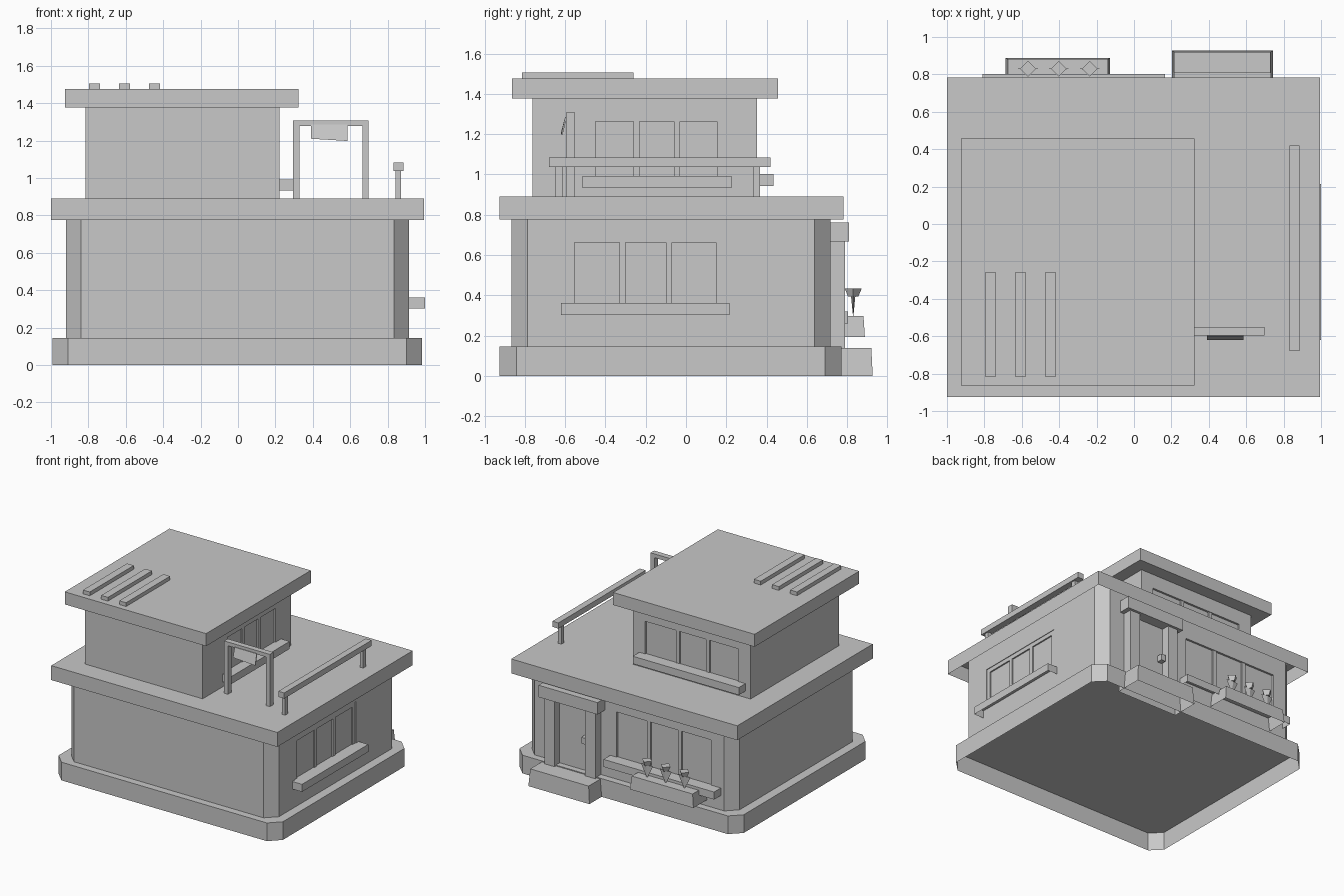
import bpy, bmesh
from mathutils import Matrix

cube = bpy.data.objects.get("Cube")
if cube:
    bpy.data.objects.remove(cube, do_unlink=True)

GREY = (0.58, 0.58, 0.58, 1)
grey = bpy.data.materials.new("plain_grey")
grey.use_nodes = True
grey.diffuse_color = GREY
grey.node_tree.nodes["Principled BSDF"].inputs["Base Color"].default_value = GREY


def finish(name, bm):
    mesh = bpy.data.meshes.new(name)
    bm.to_mesh(mesh)
    bm.free()
    mesh.materials.append(grey)
    ob = bpy.data.objects.new(name, mesh)
    bpy.context.collection.objects.link(ob)
    return ob


def box(name, x, y, z, chamfer=0, edit=None, hollow=False):
    """Box from (min, max) ranges: chamfered uprights, moved corners, open base."""
    bm = bmesh.new()
    bmesh.ops.create_cube(bm, size=1)
    for v in bm.verts:
        v.co = [r[0] if c < 0 else r[1] for c, r in zip(v.co, (x, y, z))]
    if chamfer:
        upright = [e for e in bm.edges
                   if abs(e.verts[0].co.z - e.verts[1].co.z) > 0.01]
        bmesh.ops.bevel(bm, geom=upright, offset=chamfer, segments=1, affect='EDGES')
    if edit:
        for v in bm.verts:
            edit(v.co)
    bm.normal_update()
    if hollow:
        base = [f for f in bm.faces if f.normal.z < -0.9]
        bmesh.ops.delete(bm, geom=base, context='FACES_ONLY')
    return finish(name, bm)


def wall_box(name, axis, plane, along, depth, z, hollow=False):
    """Box placed against a wall that faces +x or +y."""
    out = (plane + depth[0], plane + depth[1])
    x, y = (out, along) if axis == 'x' else (along, out)
    return box(name, x, y, z, hollow=hollow)


def cut(target, cutter):
    mod = target.modifiers.new("opening", 'BOOLEAN')
    mod.operation, mod.solver, mod.object = 'DIFFERENCE', 'EXACT', cutter
    cutter.hide_render = True
    bpy.context.view_layer.update()
    deps = bpy.context.evaluated_depsgraph_get()
    mesh = bpy.data.meshes.new_from_object(target.evaluated_get(deps))
    target.modifiers.clear()
    target.data = mesh
    bpy.data.objects.remove(cutter, do_unlink=True)


def window(name, wall, axis, plane, along, z, bars, sill, sill_z, sill_out, frame=0):
    """Shallow recessed glazing with upright bars, an optional frame and a sill."""
    (a, b), (low, high) = along, z
    cut(wall, wall_box("opening_cutter", axis, plane, along, (-0.016, 0.05), z))
    deep = (-0.018, -0.005)
    for i, c in enumerate(bars):
        wall_box(f"{name}_bar_{i}", axis, plane, (c - 0.015, c + 0.015), deep,
                 (low, high - frame))
    if frame:
        wall_box(name + "_frame_top", axis, plane, along, deep, (high - frame, high))
        for side, s in (("start", (a, a + frame)), ("end", (b - frame, b))):
            wall_box(f"{name}_frame_{side}", axis, plane, s, deep, (low, high - frame))
    wall_box(name + "_sill", axis, plane, sill, (-0.01, sill_out), sill_z, True)


# Ground floor and flat roof, with the walls running up inside the roof rim
box("plinth", (-0.993, 0.985), (-0.925, 0.773), (0, 0.145), 0.083, hollow=True)
lower = box("lower_walls", (-0.92, 0.913), (-0.867, 0.718), (0.145, 0.885), 0.08)
box("terrace_roof", (-1, 0.994), (-0.925, 0.782), (0.776, 0.891), hollow=True)

# Upper floor and roof
upper = box("upper_walls", (-0.816, 0.223), (-0.763, 0.352), (0.891, 1.376))
box("upper_roof", (-0.924, 0.323), (-0.863, 0.456), (1.376, 1.476))
for i in range(3):
    x = -0.767 + 0.16 * i
    box(f"roof_slat_{i}", (x - 0.03, x + 0.03), (-0.815, -0.26), (1.47, 1.506))

# Windows
window("lower_side_window", lower, 'x', 0.913, (-0.585, 0.18), (0.36, 0.693),
       (-0.315, -0.085), (-0.62, 0.215), (0.302, 0.362), 0.086, 0.032)
window("lower_back_window", lower, 'y', 0.718, (-0.725, 0.11), (0.31, 0.68),
       (-0.17, -0.445), (-0.81, 0.165), (0.26, 0.32), 0.085)
window("upper_side_window", upper, 'x', 0.223, (-0.45, 0.155), (0.98, 1.262),
       (-0.245, -0.045), (-0.515, 0.225), (0.932, 0.992), 0.075)
window("upper_back_window", upper, 'y', 0.352, (-0.705, 0.115), (0.985, 1.262),
       (-0.17, -0.435), (-0.77, 0.165), (0.942, 1.002), 0.083)


# Doorway with step
def flare(mid, amount, top, front):
    def edit(co):
        if co.z > top - 0.01:
            co.x += amount if co.x < mid else -amount
            if co.y > front - 0.01:
                co.y -= 0.007
    return edit


box("door_step", (0.203, 0.742), (0.71, 0.927), (0, 0.138),
    edit=flare(0.47, 0.012, 0.138, 0.927), hollow=True)
box("door_lintel", (0.213, 0.733), (0.71, 0.81), (0.667, 0.762))
for side, x in (("right", 0.247), ("left", 0.607)):
    box(f"door_post_{side}", (x, x + 0.09), (0.71, 0.79), (0.138, 0.667))
box("door_panel", (0.337, 0.607), (0.712, 0.725), (0.145, 0.667))
box("door_handle", (0.345, 0.385), (0.72, 0.77), (0.375, 0.425))

# Planter with flowers
box("planter", (-0.687, -0.127), (0.71, 0.888), (0.192, 0.298),
    edit=flare(-0.41, 0.012, 0.298, 0.888), hollow=True)
for i in range(3):
    x = -0.567 + 0.165 * i
    for part, r1, r2, z, height, flat in (("leaves", 0.004, 0.053, 0.345, 0.1, 0.2),
                                          ("bloom", 0.025, 0.042, 0.413, 0.04, 1)):
        bm = bmesh.new()
        bmesh.ops.create_cone(bm, cap_ends=True, segments=4, radius1=r1, radius2=r2,
                              depth=height)
        bmesh.ops.transform(bm, verts=bm.verts, matrix=Matrix.Translation((x, 0.83, z))
                            @ Matrix.Diagonal((1, flat, 1, 1)))
        finish(f"flower_{part}_{i}", bm)

# Terrace railing
box("railing_bar", (0.832, 0.884), (-0.68, 0.42), (1.038, 1.083))
for i, y in enumerate((-0.632, 0.35)):
    box(f"railing_post_{i}", (0.842, 0.872), (y - 0.018, y + 0.018), (0.885, 1.038))

# Clothes frame with hanging cloth
for side, x in (("right", 0.295), ("left", 0.665)):
    box(f"frame_post_{side}", (x, x + 0.033), (-0.595, -0.55), (0.885, 1.278))
box("frame_beam", (0.295, 0.698), (-0.595, -0.55), (1.278, 1.308))


def hang(co):
    if co.z < 1.25:
        co.y -= 0.02
        co.z += 0.012 if co.x < 0.5 else 0


box("hanging_cloth", (0.39, 0.585), (-0.6, -0.592), (1.198, 1.285), edit=hang)
